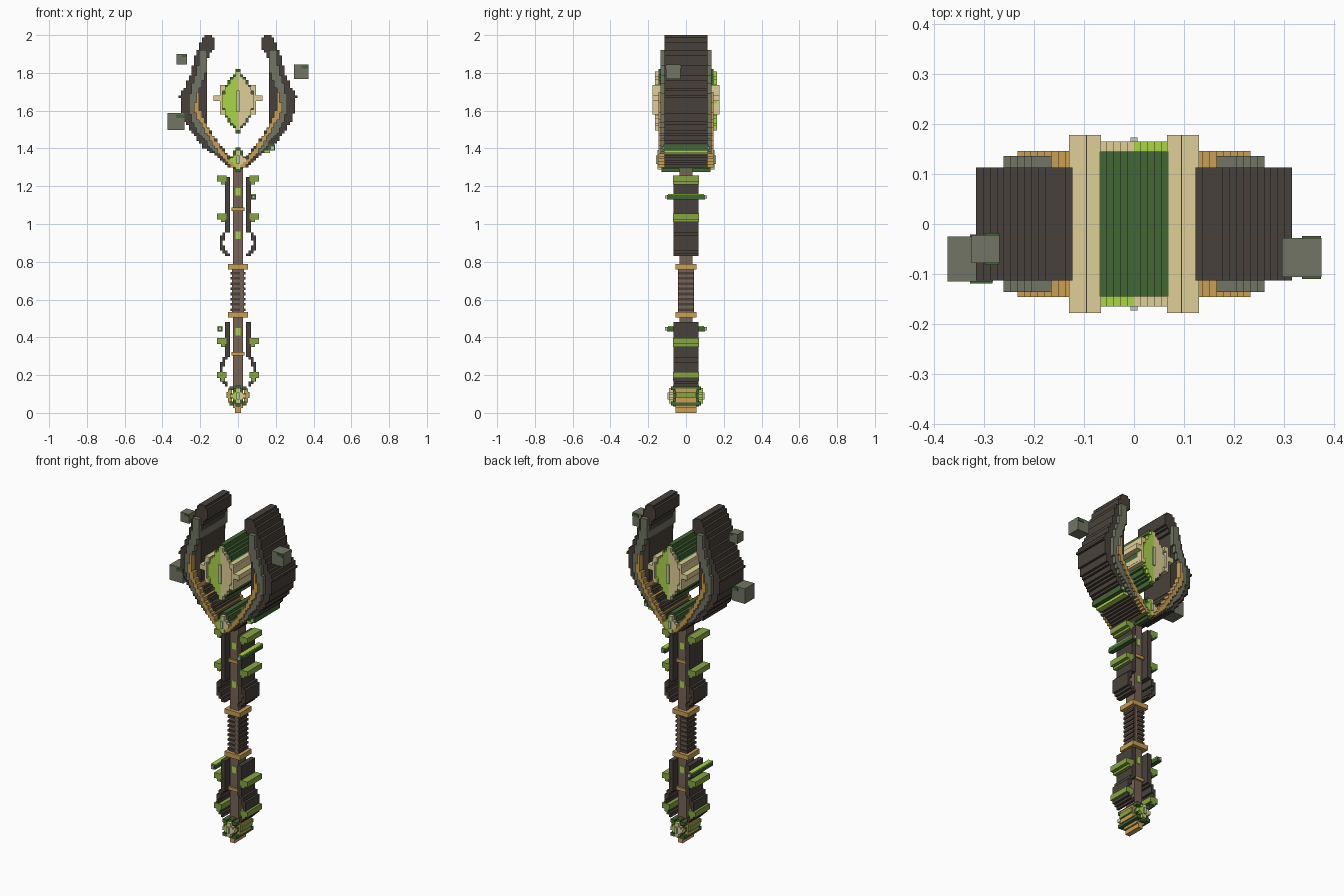
import bpy
import bmesh
from mathutils import Matrix, Vector

if "Cube" in bpy.data.objects:
    bpy.data.objects.remove(bpy.data.objects["Cube"], do_unlink=True)

UNIT = 0.01      # part sizes are in hundredths
VOXEL = 1.37     # height of one step


def material(name, *rgb):
    mat = bpy.data.materials.new(name)
    mat.use_nodes = True
    color = (*rgb, 1)
    mat.diffuse_color = color
    mat.node_tree.nodes["Principled BSDF"].inputs["Base Color"].default_value = color
    return mat


BARK = material("dark bark", .064, .053, .043)
STONE = material("mossy stone", .165, .178, .125)
GOLD = material("gold", .58, .35, .085)
CREAM = material("cream", .74, .63, .31)
LIME = material("lime", .41, .67, .06)
LEAF = material("leaf green", .24, .38, .055)
MOSS = material("deep green", .052, .135, .036)
WOOD = material("brown wood", .185, .125, .09)
PALE = material("pale tip", .52, .6, .48)


def part(name, mat, boxes, mirror=False):
    """Join axis-aligned boxes (x0, x1, y0, y1, z0, z1) into one object."""
    bm = bmesh.new()
    for x0, x1, y0, y1, z0, z1 in boxes:
        for side in ((1, -1) if mirror else (1,)):
            centre = Vector(((x0 + x1) * side, y0 + y1, z0 + z1)) * UNIT / 2
            size = Vector((x1 - x0, y1 - y0, z1 - z0)) * UNIT
            bmesh.ops.create_cube(bm, size=1, matrix=Matrix.Translation(centre)
                                  @ Matrix.Diagonal((*size, 1)))
    mesh = bpy.data.meshes.new(name)
    bm.to_mesh(mesh)
    bm.free()
    mesh.materials.append(mat)
    obj = bpy.data.objects.new(name, mesh)
    bpy.context.collection.objects.link(obj)


def block(name, mat, x0, x1, depth, z0, z1, mirror=False):
    part(name, mat, [(x0, x1, -depth, depth, z0, z1)], mirror)


def snap(value):
    return round(value / VOXEL) * VOXEL


def stepped(path, y0, y1):
    """Turn a (height, inner, outer) path into stair-stepped rows."""
    rows = []
    for (za, ia, oa), (zb, ib, ob) in zip(path, path[1:]):
        count = max(1, round((zb - za) / VOXEL))
        step = (zb - za) / count
        for i in range(count):
            t = (i + .5) / count
            inner = snap(ia + (ib - ia) * t)
            outer = max(snap(oa + (ob - oa) * t), inner + VOXEL)
            rows.append((inner, outer, y0, y1, za + i * step, za + (i + 1) * step))
    return rows


def diamond(z, tall, wide):
    shoulder = wide * .65
    return [(z - tall, 0, 0), (z - tall / 2, 0, shoulder), (z, 0, wide),
            (z + tall / 2, 0, shoulder), (z + tall, 0, 0)]


def gem(name, z, tall, wide, depth):
    """Stepped diamond with a two-tone face on the front and the back."""
    part(name + "_core", MOSS, stepped(diamond(z, tall, wide), 2 - depth, depth - 2), True)
    face = diamond(z, tall - VOXEL, wide - VOXEL / 2)
    for label, mat, side in (("lime", LIME, -1), ("cream", CREAM, 1)):
        boxes = []
        for x0, x1, y0, y1, z0, z1 in stepped(face, depth - 2, depth):
            boxes.append((*sorted((side * x0, side * x1)), -y1, -y0, z0, z1))
            boxes.append((*sorted((-side * x0, -side * x1)), y0, y1, z0, z1))
        part(name + "_face_" + label, mat, boxes)
    block(name + "_glint", PALE, -.7, .7, depth + .8, z - tall / 3, z + tall / 3)


# Head: curved prongs with stone and gold inlays
prong = [(130, 2, 5), (135, 4, 10), (140, 8, 18), (148, 14, 24), (154, 17, 28),
         (160, 17, 30), (168, 17, 31), (172, 17, 28), (180, 17, 25),
         (188, 16, 23), (192, 13, 21), (196, 12, 20), (200, 14, 18)]
inlay = [(137, 9, 12), (148, 16, 21), (155, 20, 25), (165, 22, 26),
         (172, 20, 25), (180, 17, 22), (192, 16, 20)]
trim = [(130, 1, 4), (140, 9, 12), (148, 14, 17), (155, 18, 21),
        (160, 20, 23), (170, 20, 22)]
part("prongs", BARK, stepped(prong, -11.3, 11.3), True)
part("prong_inlays", STONE, stepped(inlay, -13.6, 13.6), True)
part("prong_gold_trim", GOLD, stepped(trim, -14.6, 14.6), True)
block("prong_moss_strip", MOSS, 16, 19.5, 12, 139, 142)
block("prong_lime_strip", LIME, 14, 17, 11.6, 137.5, 139)
block("prong_moss_tip", PALE, 17.5, 19, 12.5, 139.5, 141)

# Floating crystal with cream flanks
gem("crystal", 165, 17, 10, 16.5)
flank = [(158, 7, 8.3), (163, 8.3, 10), (168, 8.3, 10), (173, 7, 8.3)]
part("crystal_flanks", CREAM, stepped(flank, -17.8, 17.8), True)
block("crystal_ridge_middle", CREAM, 9.5, 13, 17.8, 165, 168, True)
for low in (158, 171):
    block("crystal_ridge", CREAM, 6.6, 9.5, 17.8, low, low + 2.5, True)

# Floating stone cubes with a moss band near the top
for x, y, z, size in ((-32.7, -7, 154.2, 9), (-29.7, -5, 187.2, 5.6), (33.5, -6.7, 180.6, 7.8)):
    h = size / 2
    part("floating_stone", STONE, [(x - h, x + h, y - h, y + h, z - h, z + h)])
    part("floating_stone_moss", MOSS,
         [(x, x + h - .1, y - h - .4, y + h + .4, z + h * .45, z + h * .85)])

# Shaft, grip and collars
block("shaft", WOOD, -2.7, 2.7, 3.5, 5, 131)
block("grip_core", WOOD, -3.2, 3.2, 3.6, 52, 77)
for i in range(8):
    z = 54 + i * 2.75
    block("grip_ridge", BARK, -3.9, 3.9, 4.2, z, z + VOXEL)
block("grip_strip", WOOD, 1, 3, 4.3, 53, 76)
for z in (50.5, 76):
    block("grip_collar", GOLD, -5.2, 5.2, 5.5, z, z + 2.8)
for z in (30.5, 107):
    block("shaft_ring", GOLD, -3.4, 3.4, 4.5, z, z + 1.8)
for z in (41, 92, 115):
    block("shaft_rune", LIME, -1.2, 1.2, 3.8, z, z + 4)

# Bark plates that bow out below
upper = [(83, 4, 6), (86, 6, 9), (90, 8, 10), (94, 7, 9), (97, 4, 7), (125, 4, 6.5)]
lower = [(14, 5, 7), (18, 7, 10), (22, 8, 10), (27, 7, 9), (31, 4, 7), (48, 4, 6.5)]
part("upper_bark", BARK, stepped(upper, -6.5, 6.5), True)
part("lower_bark", BARK, stepped(lower, -6.5, 6.5), True)

# Leafy ledges and twigs on the bark
for z in (20, 38, 104, 124):
    block("leaf_ledge", LEAF, 6, 11, 6.8, z - 1.6, z + 1.6, True)
    block("leaf_stem", LEAF, 7, 9, 6.8, z - 3, z, True)
for x, z in ((8.2, 114.3), (-9.5, 44.5)):
    block("moss_twig", MOSS, x - 1.4, x + 1.4, 10, z - 1.3, z + 1)
    block("moss_twig_top", LIME, x - 1.4, x + 1.4, 9.6, z + 1, z + 1.6)
    block("moss_twig_tip", PALE, x - .7, x + .7, 11, z - .9, z + .9)

# Joint gem, pommel gem and end cap
gem("joint_gem", 134, 6.5, 4.6, 15)
gem("pommel_gem", 9, 5.5, 4.6, 9)
block("pommel_sides", GOLD, 3.2, 5.2, 5.5, 5.5, 13, True)
for z in (4, 12):
    block("pommel_band", MOSS, 2, 4.6, 8, z, z + 2, True)
block("pommel_ledge", LEAF, 5.2, 6.2, 5, 8, 11, True)
block("pommel_base", GOLD, -2.6, 2.6, 5.5, 2.5, 5.5)
block("end_cap", GOLD, -1.5, 1.5, 5.5, 0, 4)
